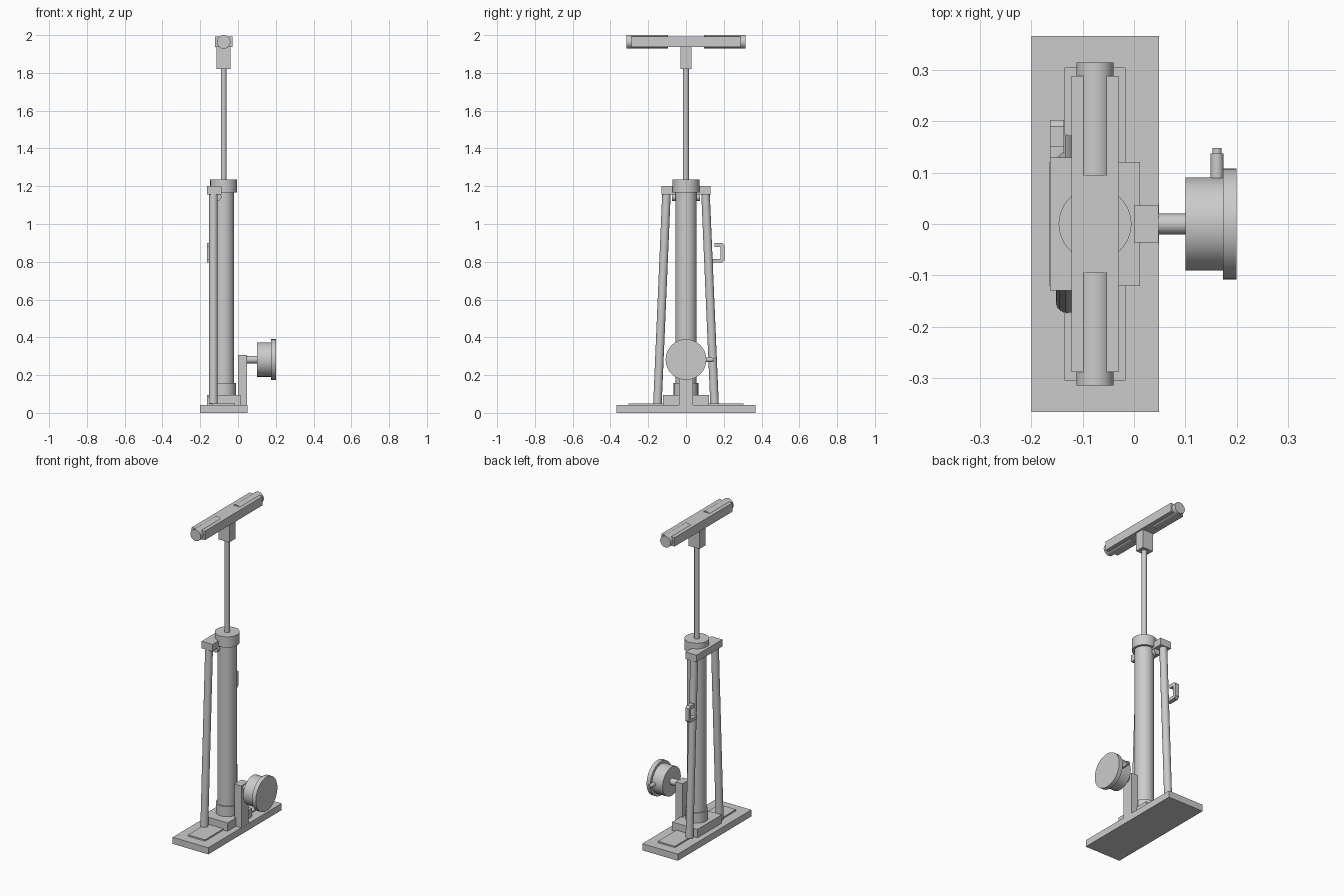
import bpy
from mathutils import Vector

if "Cube" in bpy.data.objects:
    bpy.data.objects.remove(bpy.data.objects["Cube"])

CX = -0.076  # pump axis


def box(name, x, y, z):
    bpy.ops.mesh.primitive_cube_add(size=1, location=[(a + b) / 2 for a, b in (x, y, z)])
    o = bpy.context.object
    o.name = name
    o.scale = [b - a for a, b in (x, y, z)]
    bpy.ops.object.transform_apply(location=False, rotation=False)
    return o


def rod(name, p, q, r, sides=32):
    p, q = Vector(p), Vector(q)
    bpy.ops.mesh.primitive_cylinder_add(vertices=sides, radius=r, depth=(q - p).length,
                                        location=(p + q) / 2)
    o = bpy.context.object
    o.name = name
    o.rotation_euler = (q - p).to_track_quat('Z', 'Y').to_euler()
    bpy.ops.object.shade_smooth_by_angle()
    return o


# Base
box("base_plate", (-0.2, 0.049), (-0.367, 0.367), (0, 0.042))
box("foot_pad", (-0.136, -0.017), (-0.305, 0.305), (0.042, 0.051))
box("base_block", (-0.165, 0.012), (-0.121, 0.121), (0.042, 0.095))

# Barrel, collar, cap and piston rod
rod("barrel_collar", (CX, 0, 0.095), (CX, 0, 0.158), 0.065, 48)
rod("barrel", (CX, 0, 0.095), (CX, 0, 1.17), 0.056, 48)
rod("barrel_cap", (CX, 0, 1.167), (CX, 0, 1.235), 0.071, 48)
rod("piston_rod", (CX, 0, 1.2), (CX, 0, 1.85), 0.015)

# Handle
box("handle_stem", (-0.115, -0.04), (-0.03, 0.03), (1.82, 1.94))
box("handle_bar", (-0.122, -0.03), (-0.289, 0.289), (1.936, 1.992))
for s, side in ((1, "back"), (-1, "front")):
    rod("grip_" + side, (CX, s * 0.095, 1.964), (CX, s * 0.315, 1.964), 0.036)
    # Splayed support leg
    rod("leg_" + side, (-0.13, s * 0.151, 0.048), (-0.13, s * 0.103, 1.17), 0.0225)

# Upper bracket and its cross pin
box("leg_bracket", (-0.164, -0.088), (-0.13, 0.13), (1.156, 1.2))
rod("bracket_pin", (-0.108, -0.075, 1.143), (-0.108, 0.075, 1.143), 0.02)

# Hose hook: flat C profile extruded along x
prof = [(0.125, 0.795), (0.19, 0.795), (0.203, 0.808), (0.203, 0.888), (0.19, 0.9),
        (0.15, 0.9), (0.15, 0.878), (0.183, 0.878), (0.183, 0.816), (0.125, 0.816)]
n = len(prof)
verts = [(x, y, z) for x in (-0.164, -0.137) for y, z in prof]
faces = [list(range(n))[::-1], list(range(n, 2 * n))]
faces += [(i, (i + 1) % n, (i + 1) % n + n, i + n) for i in range(n)]
me = bpy.data.meshes.new("hose_hook")
me.from_pydata(verts, [], faces)
bpy.context.collection.objects.link(bpy.data.objects.new("hose_hook", me))

# Pressure gauge
ZG = 0.282
box("gauge_post", (0, 0.048), (-0.036, 0.036), (0.042, 0.306))
rod("gauge_stem", (0.04, 0, ZG), (0.11, 0, ZG), 0.02)
rod("gauge_body", (0.1, 0, ZG), (0.18, 0, ZG), 0.091)
rod("gauge_rim", (0.174, 0, ZG), (0.2, 0, ZG), 0.108)
rod("gauge_nozzle", (0.162, 0.08, ZG), (0.162, 0.138, ZG), 0.0125)
rod("gauge_nozzle_tip", (0.162, 0.13, ZG), (0.162, 0.148, ZG), 0.009)
